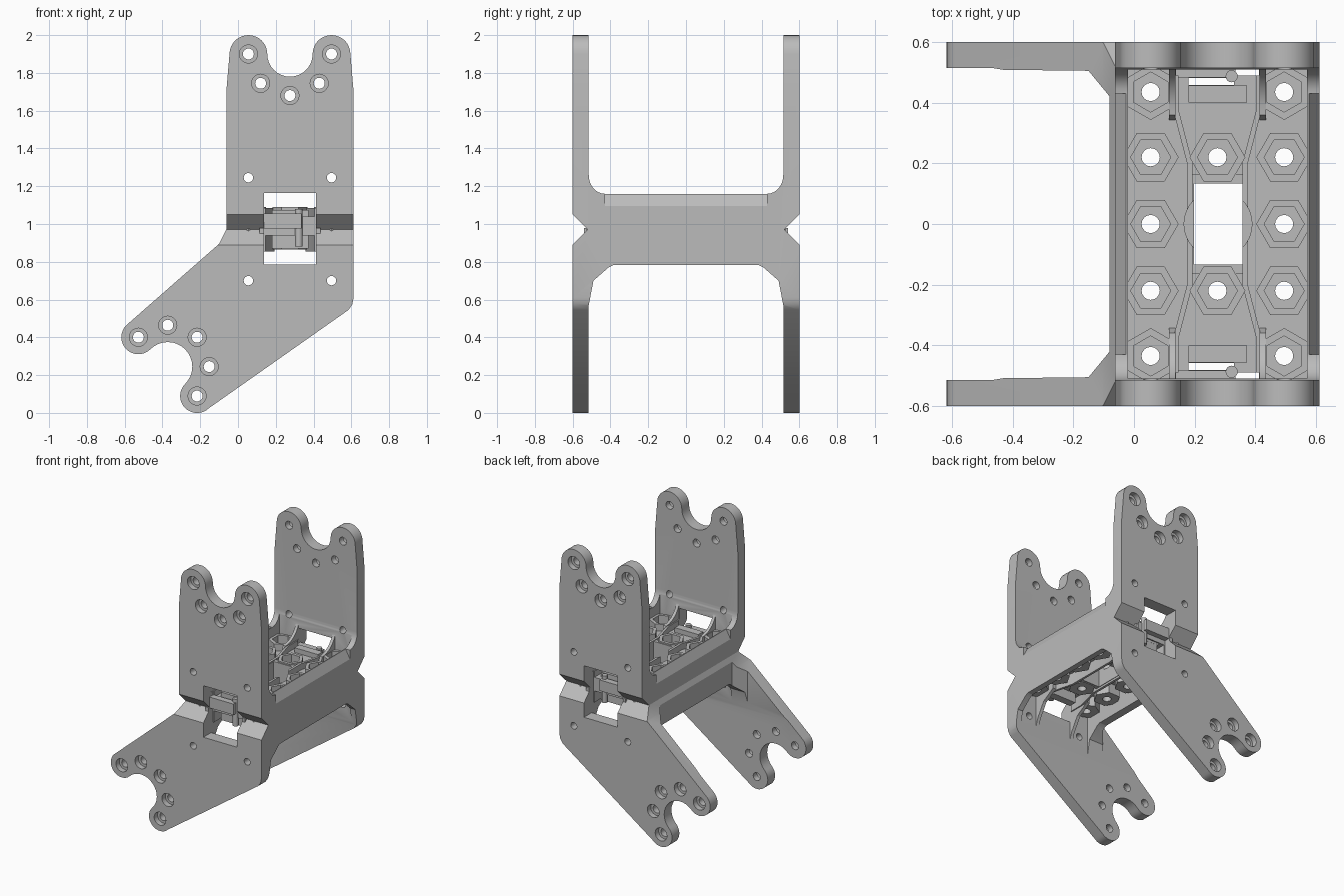
import bpy, bmesh, math
from mathutils import Vector

cube = bpy.data.objects.get("Cube")
if cube:
    bpy.data.objects.remove(cube, do_unlink=True)

grey = bpy.data.materials.new("plain_grey")
grey.use_nodes = True
COLOUR = (0.5, 0.5, 0.5, 1)
grey.diffuse_color = COLOUR
grey.node_tree.nodes["Principled BSDF"].inputs["Base Color"].default_value = COLOUR

MID = 0.275                      # centre line of the bridge in x
SIDES = (-1, 1)


def prism(name, pts, axis, lo, hi):
    """Extrude a 2D outline along an axis; the outline uses the other two axes in order."""
    place = {"x": lambda a, b, t: (t, a, b),
             "y": lambda a, b, t: (a, t, b),
             "z": lambda a, b, t: (a, b, t)}[axis]
    bm = bmesh.new()
    face = bm.faces.new([bm.verts.new(place(a, b, lo)) for a, b in pts])
    moved = bmesh.ops.extrude_face_region(bm, geom=[face])["geom"]
    shift = Vector(place(0, 0, hi - lo))
    bmesh.ops.translate(bm, vec=shift, verts=[g for g in moved if isinstance(g, bmesh.types.BMVert)])
    bmesh.ops.recalc_face_normals(bm, faces=bm.faces)
    mesh = bpy.data.meshes.new(name)
    bm.to_mesh(mesh)
    bm.free()
    mesh.materials.append(grey)
    ob = bpy.data.objects.new(name, mesh)
    bpy.context.collection.objects.link(ob)
    return ob


def box(name, x, y, z):
    return prism(name, [(x[0], y[0]), (x[1], y[0]), (x[1], y[1]), (x[0], y[1])], "z", *z)


def arc(cx, cy, r, start, end, n=16, ry=None):
    angles = [math.radians(start + (end - start) * i / n) for i in range(n + 1)]
    return [(cx + r * math.cos(a), cy + (ry or r) * math.sin(a)) for a in angles]


def ring(cx, cy, r, n, turn=0):
    return arc(cx, cy, r, turn, turn + 360, n)[:-1]


def combine(target, other, operation):
    mod = target.modifiers.new(operation.lower(), "BOOLEAN")
    mod.operation, mod.solver, mod.object = operation, "EXACT", other
    bpy.context.view_layer.objects.active = target
    bpy.ops.object.modifier_apply(modifier=mod.name)
    bpy.data.objects.remove(other, do_unlink=True)


def cut(other):
    combine(body, other, "DIFFERENCE")


def add(other):
    combine(body, other, "UNION")


def turned(pts, centre, degrees):
    c, s = math.cos(math.radians(degrees)), math.sin(math.radians(degrees))
    return [(centre[0] + u * c - v * s, centre[1] + u * s + v * c) for u, v in pts]


def fork(r):
    """Two round lobes with a round notch between them."""
    return (arc(-0.22, 0, r, 180, 0) + arc(0, 0, 0.22 - r, 180, 360)[1:-1]
            + arc(0.22, 0, r, 180, 0))


def mirrored(half):
    return half + [(-a, b) for a, b in reversed(half)]


# Side outline of both arms, filled across the full depth
UPPER, LOWER = ((MID, 1.9), 0), ((-0.372, 0.245), 135)
outline = turned(fork(0.1), *UPPER)
outline += [(0.612, 1.7), (0.612, 0.61), (0.605, 0.575), (0.585, 0.545)]
outline += turned(fork(0.09), *LOWER)
outline += [(-0.1, 0.895), (-0.062, 0.97), (-0.062, 1.7)]
body = prism("bracket_body", outline, "y", -0.6, 0.6)

# Channels between the plates, above and below the bridge
top_half = [(0.515, 2.2)] + arc(0.43, 1.26, 0.085, 0, -90, 8, 0.1)
cut(prism("top_channel", mirrored(top_half), "x", -1, 1))
low_half = [(0.515, -0.2), (0.515, 0.57), (0.49, 0.7), (0.41, 0.77), (0.385, 0.782)]
cut(prism("low_channel", mirrored(low_half), "x", -1, 1))
gap = mirrored([(-0.08, 0.42), (-0.15, 0.505), (-1, 0.515)])
gap = [(-0.08, 0.42), (-0.15, 0.505), (-1, 0.515), (-1, -0.515), (-0.15, -0.505), (-0.08, -0.42)]
cut(prism("side_gap", gap, "z", -0.2, 1.0))

# Grooves across the outer faces, and bevelled rims
for s in SIDES:
    cut(prism("groove", [(s * 0.62, 1.07), (s * 0.52, 0.97), (s * 0.62, 0.87)], "x", -1, 1))
    rim = [(MID + s * 0.345, 1.08), (MID + s * 0.345, 1.2), (MID + s * 0.28, 1.2)]
    cut(prism("rim_bevel", rim, "y", -0.43, 0.43))

# Hollows over and under the bridge floor
cut(box("top_hollow", (-0.02, 0.57), (-0.51, 0.51), (1.04, 1.4)))
cut(box("low_hollow", (-0.02, 0.57), (-0.51, 0.51), (0.5, 0.94)))

# Hexagonal nut seats
seats = [(MID + s * 0.22, y, 30 if abs(y) > 0.4 else 0)
         for s in SIDES for y in (-0.435, -0.22, 0, 0.22, 0.435)]
seats += [(MID, y, 0) for y in (-0.22, 0.22)]
for x, y, turn in seats:
    add(prism("nut_seat", ring(x, y, 0.092, 6, turn), "z", 0.865, 1.09))

# Long ribs, gussets, spring tongues and window bars
for s in SIDES:
    path = [(0.147, 0.53), (0.147, 0.38), (0.1, 0.2)]
    path += [(w, -y) for w, y in reversed(path)]
    edge = path + [(w - 0.018, y) for w, y in reversed(path)]
    add(prism("long_rib", [(MID + s * w, y) for w, y in edge], "z", 0.855, 1.085))
    for e in SIDES:
        x = MID + s * 0.149
        curve = arc(0.36, 1.25, 0.16, -90, 0, 8)
        up = [(0.33, 1.0)] + curve + [(0.54, 1.25), (0.54, 1.0)]
        add(prism("top_gusset", [(e * y, z) for y, z in up], "x", x - 0.011, x + 0.011))
        down = [(0.33, 0.98), (0.33, 0.86), (0.43, 0.8), (0.49, 0.7), (0.53, 0.58), (0.54, 0.98)]
        add(prism("low_gusset", [(e * y, z) for y, z in down], "x", x - 0.012, x + 0.012))

# Windows through the end walls, with a clip in each
for e in SIDES:
    y0, y1 = sorted((e * 0.49, e * 0.7))
    cut(box("end_window", (0.138, 0.412), (y0, y1), (0.785, 1.165)))
    y0, y1 = sorted((e * 0.458, e * 0.482))
    cut(box("clip_slot", (0.18, 0.33), (y0, y1), (0.8, 1.2)))
    y0, y1 = sorted((e * 0.4, e * 0.457))
    add(prism("clip_tongue", [(0.18, y0), (0.372, y0), (0.372, y1), (0.18, y1)], "z", 0.87, 1.075))
    y0, y1 = sorted((e * 0.483, e * 0.53))
    add(box("clip_bar", (0.12, 0.335), (y0, y1), (0.975, 1.055)))
    add(prism("clip_hook", ring(0.322, e * 0.487, 0.02, 16), "z", 0.88, 1.08))

# Central opening with a round seat
frame = [(0.185, -0.165), (0.365, -0.165), (0.365, 0.165), (0.185, 0.165)]
add(prism("centre_frame", frame, "z", 0.87, 1.08))
cut(box("centre_opening", (0.197, 0.358), (-0.133, 0.133), (0.7, 1.3)))
cut(prism("centre_seat", ring(MID + 0.002, 0, 0.112, 32), "z", 0.98, 1.3))

# Nut pockets and bolt holes
for x, y, turn in seats:
    cut(prism("nut_pocket", ring(x, y, 0.066, 6, turn), "z", 1.0, 1.2))
    cut(prism("bolt_hole", ring(x, y, 0.03, 16), "z", 0.7, 1.3))

# Fork holes with counterbores on the outer faces
pattern = [(-0.22, 0), (0.22, 0), (-0.155, -0.155), (0.155, -0.155), (0, -0.22)]
for centre, angle in (UPPER, LOWER):
    for x, z in turned(pattern, centre, angle):
        cut(prism("fork_hole", ring(x, z, 0.029, 20), "y", -0.7, 0.7))
        for a, b in ((-0.7, -0.56), (0.56, 0.7)):
            cut(prism("counterbore", ring(x, z, 0.048, 20), "y", a, b))

# Small plain holes near the bridge
for s in SIDES:
    for z in (0.7, 1.245):
        cut(prism("plain_hole", ring(MID + s * 0.22, z, 0.025, 16), "y", -0.7, 0.7))

bpy.ops.object.select_all(action="DESELECT")
body.select_set(True)
bpy.context.view_layer.objects.active = body
bpy.ops.object.shade_smooth_by_angle(angle=math.radians(25))
